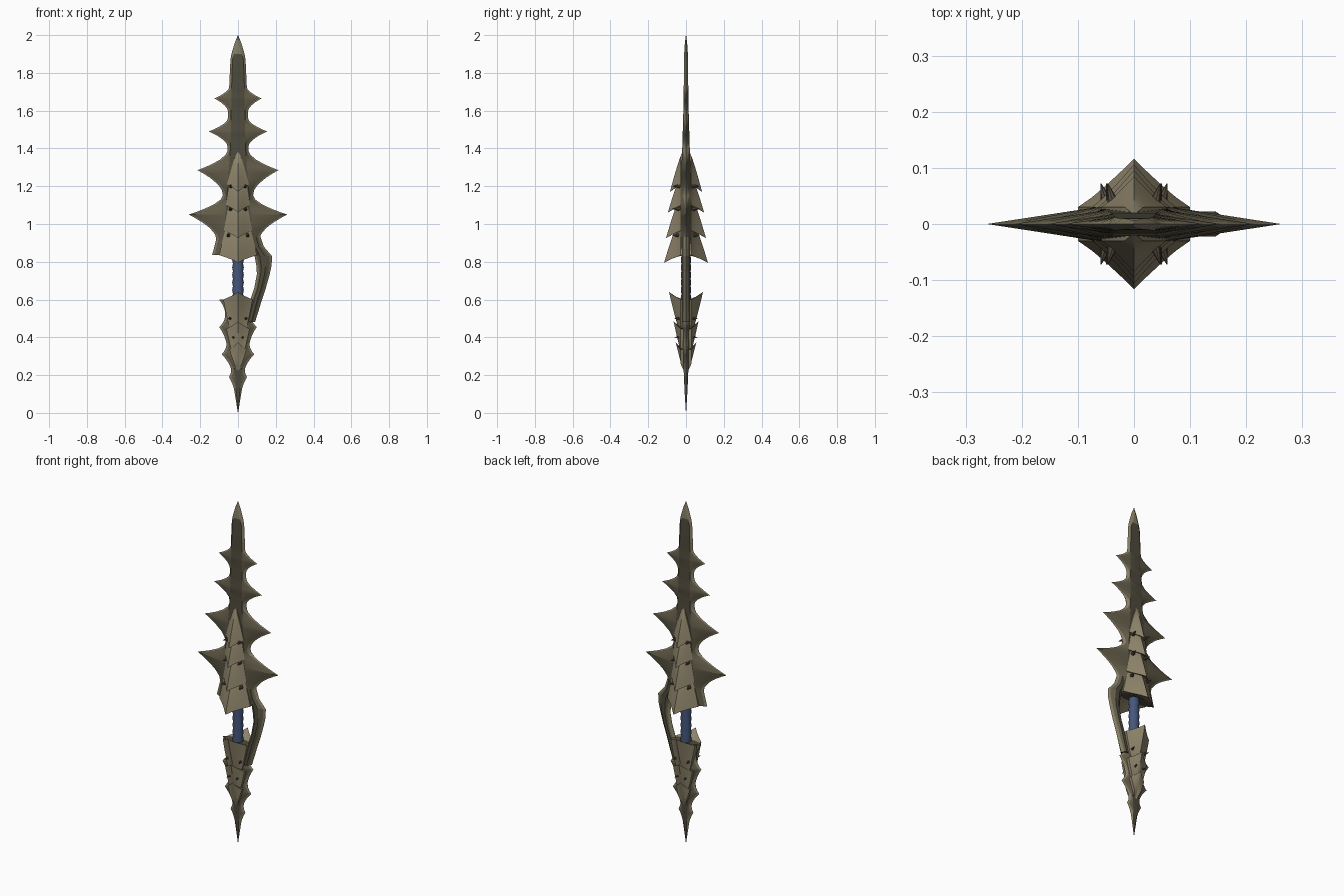
import bpy, bmesh, math
from mathutils import Vector

if "Cube" in bpy.data.objects:
    bpy.data.objects.remove(bpy.data.objects["Cube"])


def mat(name, c):
    m = bpy.data.materials.new(name)
    m.diffuse_color = (*c, 1)
    m.use_nodes = True
    m.node_tree.nodes["Principled BSDF"].inputs["Base Color"].default_value = m.diffuse_color
    return m


DARK = mat("dark bronze", (0.075, 0.068, 0.045))
MID = mat("bronze", (0.12, 0.105, 0.065))
EDGE = mat("pale edge", (0.23, 0.2, 0.125))
PLATE = mat("tan plate", (0.27, 0.23, 0.145))
STUD = mat("stud brown", (0.085, 0.07, 0.048))
GRIP = mat("blue grip", (0.06, 0.095, 0.2))


def finish(name, bm, mats, angle=30):
    bmesh.ops.remove_doubles(bm, verts=bm.verts, dist=1e-5)
    bmesh.ops.recalc_face_normals(bm, faces=bm.faces)
    me = bpy.data.meshes.new(name)
    bm.to_mesh(me)
    bm.free()
    for m in mats:
        me.materials.append(m)
    ob = bpy.data.objects.new(name, me)
    bpy.context.collection.objects.link(ob)
    bpy.ops.object.select_all(action='DESELECT')
    ob.select_set(True)
    bpy.context.view_layer.objects.active = ob
    bpy.ops.object.shade_smooth_by_angle(angle=math.radians(angle))
    return ob


def interp(table, z, k):
    """Linear lookup of column k in rows sorted by falling z."""
    for a, b in zip(table, table[1:]):
        if b[0] <= z <= a[0]:
            f = (a[0] - z) / (a[0] - b[0])
            return a[k] + (b[k] - a[k]) * f
    return table[-1][k]


def loft(name, rows, light_above=9):
    """rows: z, left, panel left, panel right, right, half thickness."""
    bm = bmesh.new()
    loops = []
    for z, l, pl, pr, r, t in rows:
        fl = min(0.95, 0.012 / max(pl - l, 1e-4))
        fr = min(0.95, 0.012 / max(r - pr, 1e-4))
        el, er = l + (pl - l) * fl, r - (r - pr) * fr
        pts = [(l, 0), (el, -t * fl), (pl, -t), (pr, -t), (er, -t * fr), (r, 0),
               (er, t * fr), (pr, t), (pl, t), (el, t * fl)]
        loops.append([bm.verts.new((x, y, z)) for x, y in pts])
    slots = [2, 1, 0, 1, 2, 2, 1, 0, 1, 2]
    for a, b in zip(loops, loops[1:]):
        for i in range(10):
            j = (i + 1) % 10
            f = bm.faces.new((a[i], a[j], b[j], b[i]))
            high = (a[0].co.z + b[0].co.z) / 2 > light_above
            f.material_index = 2 if high else slots[i]
    bm.faces.new(loops[0])
    bm.faces.new(loops[-1])
    return finish(name, bm, [DARK, MID, EDGE], 20)


def spiked(name, base, spikes, light_above=9):
    """base: z, half width, panel half width, thickness; spikes: z, tip x, reach up, reach down."""
    zs = {b[0] for b in base}
    for z, tip, up, dn in spikes:
        for k in (0, .12, .3, .55, .8, 1):
            zs.update((round(z + up * k, 4), round(z - dn * k, 4)))
    top, bot = base[0][0], base[-1][0]
    rows = []
    for z in sorted((q for q in zs if bot <= q <= top), reverse=True):
        w, c, t = (interp(base, z, k) for k in (1, 2, 3))
        add = 0
        for sz, tip, up, dn in spikes:
            d = (z - sz) / up if z > sz else (sz - z) / dn
            if d < 1:
                add = max(add, (tip - interp(base, sz, 1)) * (1 - d) ** 1.8)
        w += add
        rows.append((z, -w, -c, c, w, t))
    return loft(name, rows, light_above)


# Main blade with four pairs of side spikes
spiked("main_blade",
       [(2.0, .0005, .0001, .0005), (1.96, .017, .002, .006), (1.9, .035, .018, .01),
        (1.87, .04, .029, .011), (1.72, .047, .034, .012), (1.6, .053, .036, .014),
        (1.4, .055, .04, .02), (1.2, .077, .055, .028), (1.13, .082, .06, .03),
        (1.0, .108, .07, .03), (.92, .115, .075, .03), (.835, .137, .08, .03)],
       [(1.665, .125, .06, .07), (1.49, .155, .07, .08),
        (1.285, .215, .1, .13), (1.05, .262, .1, .13)], 1.9)

# Lower blade below the grip, with small barbs
spiked("lower_blade",
       [(.6, .06, .055, .024), (.5, .07, .05, .024), (.38, .063, .042, .02),
        (.24, .038, .02, .013), (.12, .02, .01, .008), (0.0, .0005, .0001, .0005)],
       [(.6, .1, .05, .08), (.455, .1, .05, .09), (.31, .086, .06, .08), (.19, .048, .04, .07)])

# Curved hand guard on the right
loft("hand_guard",
     [(z, a, a + (b - a) * .3, a + (b - a) * .6, b, .022) for z, a, b in
      [(.93, .06, .12), (.88, .07, .137), (.83, .088, .18), (.78, .097, .178),
       (.735, .1, .168), (.66, .086, .147), (.6, .066, .127), (.55, .055, .112), (.48, .04, .09)]])

# Grip, with slight bulges
bm = bmesh.new()
rings = []
for i in range(15):
    z = .57 + .02 * i
    r = .029 + .002 * math.cos(i * math.pi)
    rings.append([bm.verts.new((r * math.cos(a * math.pi / 8), r * .9 * math.sin(a * math.pi / 8), z))
                  for a in range(16)])
for a, b in zip(rings, rings[1:]):
    for i in range(16):
        bm.faces.new((a[i], a[(i + 1) % 16], b[(i + 1) % 16], b[i]))
bm.faces.new(rings[0])
bm.faces.new(rings[-1])
finish("grip", bm, [GRIP])


def mirror(ob, x=False):
    m = ob.modifiers.new("mirror", 'MIRROR')
    m.use_axis = (x, True, False)
    m.use_clip = False
    m.use_mirror_merge = False


def scale_plate(name, z0, z1, w0, w1, h0, h1):
    """Ridged armour scale growing from z0 to its flared end z1."""
    bm = bmesh.new()
    us = [-1, -1, -.75, -.5, -.25, 0, .25, .5, .75, 1, 1]
    n = 6
    sgn = 1 if z1 > z0 else -1
    grid = []
    for i in range(n + 2):
        s = min(i / n, 1)
        w, h = w0 + (w1 - w0) * s ** .8, h0 + (h1 - h0) * s ** .85
        row = []
        for k, u in enumerate(us):
            side = min(.03, h)
            y = side + (h - side) * (1 - abs(u)) ** 1.15
            z = z0 + (z1 - z0) * s - sgn * .04 * s * abs(u) ** .8
            if k in (0, len(us) - 1):
                y = 0.002                     # skirt into the blade
            if i == n + 1:                    # underside turned back inward
                y = 0.002
                z -= sgn * .06 * (1 - abs(u))
            row.append(bm.verts.new((u * w, -y, z)))
        grid.append(row)
    for a, b in zip(grid, grid[1:]):
        for k in range(len(us) - 1):
            bm.faces.new((a[k], a[k + 1], b[k + 1], b[k]))
    bmesh.ops.dissolve_degenerate(bm, edges=bm.edges, dist=1e-5)
    bm.normal_update()
    mirror(finish(name, bm, [PLATE], 35))


# Overlapping armour scales on both faces
for i, p in enumerate([(1.38, 1.17, .004, .058, .02, .085), (1.24, 1.06, .035, .064, .035, .096),
                       (1.12, .925, .042, .075, .04, .106), (1.0, .795, .055, .1, .045, .116),
                       (.42, .64, .035, .078, .03, .09), (.32, .485, .03, .062, .025, .066),
                       (.22, .375, .003, .045, .01, .055)]):
    scale_plate(f"armour_scale_{i + 1}", *p)

# Pointed studs on the scales
for i, (x, z, r) in enumerate([(.04, 1.2, .014), (.042, 1.08, .015), (.052, .94, .016),
                               (.042, .5, .013), (.024, .4, .011)]):
    bm = bmesh.new()
    bmesh.ops.create_cone(bm, cap_ends=True, segments=8, radius1=r, radius2=.001, depth=.05)
    rot = Vector((.3, -1, 0)).to_track_quat('Z', 'Y')
    for v in bm.verts:
        v.co = rot @ v.co + Vector((x, -.048 if z > .6 else -.038, z))
    mirror(finish(f"stud_{i + 1}", bm, [STUD]), True)
